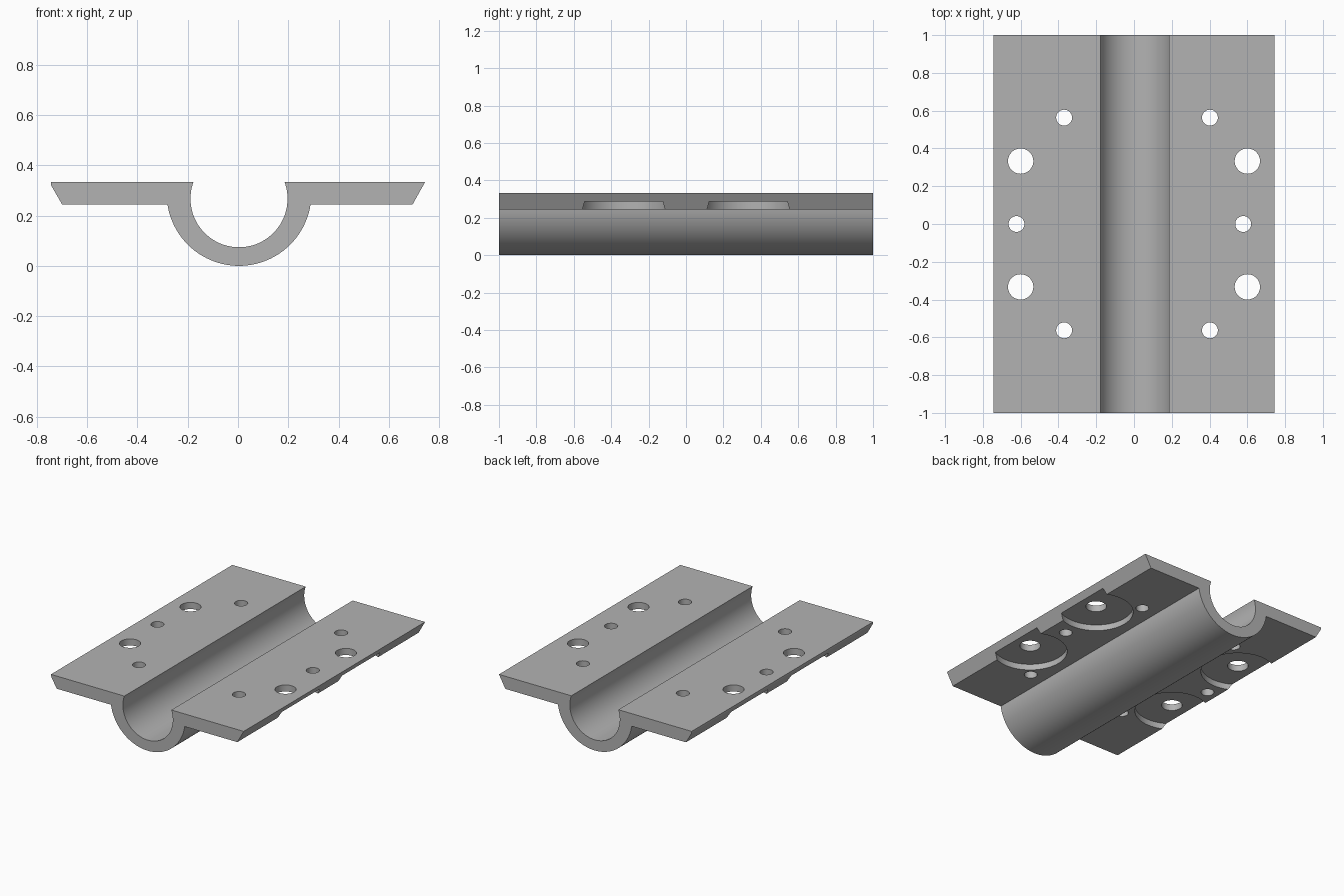
import bpy, bmesh
from math import sin, cos, asin, sqrt, pi
from mathutils import Matrix

if "Cube" in bpy.data.objects:
    bpy.data.objects.remove(bpy.data.objects["Cube"])

TOP, UNDER, POCKET = 0.333, 0.245, 0.287
CX = 0.004                       # trough axis
IN_Z, IN_R = 0.267, 0.193        # trough bore
OUT_Z, OUT_R = 0.288, 0.288      # trough outside

grey = bpy.data.materials.new("plain grey")
grey.use_nodes = True
colour = (0.45, 0.45, 0.45, 1)
grey.diffuse_color = colour
grey.node_tree.nodes["Principled BSDF"].inputs["Base Color"].default_value = colour


def make_object(name, bm):
    bmesh.ops.recalc_face_normals(bm, faces=bm.faces)
    mesh = bpy.data.meshes.new(name)
    bm.to_mesh(mesh)
    bm.free()
    mesh.materials.append(grey)
    obj = bpy.data.objects.new(name, mesh)
    bpy.context.collection.objects.link(obj)
    return obj


def arc(z, r, height, steps):
    """Lower arc from right to left, ending where it meets the given height."""
    a = asin((height - z) / r)
    span = pi + 2 * a
    return [(CX + r * cos(a - span * i / steps), z + r * sin(a - span * i / steps))
            for i in range(steps + 1)]


def cylinders(name, discs, low, high):
    bm = bmesh.new()
    for x, y, r in discs:
        bmesh.ops.create_cone(bm, cap_ends=True, segments=64, radius1=r, radius2=r,
                              depth=high - low,
                              matrix=Matrix.Translation((x, y, (low + high) / 2)))
    cutter = make_object(name, bm)
    cutter.hide_render = True
    return cutter


# Trough and wings: one cross-section drawn along y
profile = [(0.744, TOP), (0.695, UNDER)]
profile += arc(OUT_Z, OUT_R, UNDER, 56)
profile += [(-0.7, UNDER), (-0.744, 0.321), (-0.744, TOP)]
profile += reversed(arc(IN_Z, IN_R, TOP, 64))
bm = bmesh.new()
face = bm.faces.new([bm.verts.new((x, -1, z)) for x, z in profile])
swept = bmesh.ops.extrude_face_region(bm, geom=[face])["geom"]
bmesh.ops.translate(bm, vec=(0, 2, 0),
                    verts=[v for v in swept if isinstance(v, bmesh.types.BMVert)])
body = make_object("winged_trough", bm)

# Round pockets under the wings, then the through holes
bolts = [(x, y) for x in (-0.6, 0.6) for y in (-0.333, 0.333)]
pins = [(x, y) for x in (-0.37, 0.402) for y in (-0.563, 0.563)]
pins += [(-0.622, 0), (0.578, 0)]
pockets = cylinders("pocket_cutter", [(x, y, 0.24) for x, y in bolts], 0.1, POCKET)
holes = cylinders("hole_cutter", [(x, y, 0.067) for x, y in bolts]
                  + [(x, y, 0.042) for x, y in pins], 0.05, 0.5)

bpy.ops.object.select_all(action="DESELECT")
bpy.context.view_layer.objects.active = body
body.select_set(True)
for cutter in (pockets, holes):
    cut = body.modifiers.new(cutter.name, "BOOLEAN")
    cut.operation = "DIFFERENCE"
    cut.solver = "EXACT"
    cut.object = cutter
    bpy.ops.object.modifier_apply(modifier=cut.name)
    bpy.data.objects.remove(cutter)
bpy.ops.object.shade_smooth_by_angle()
